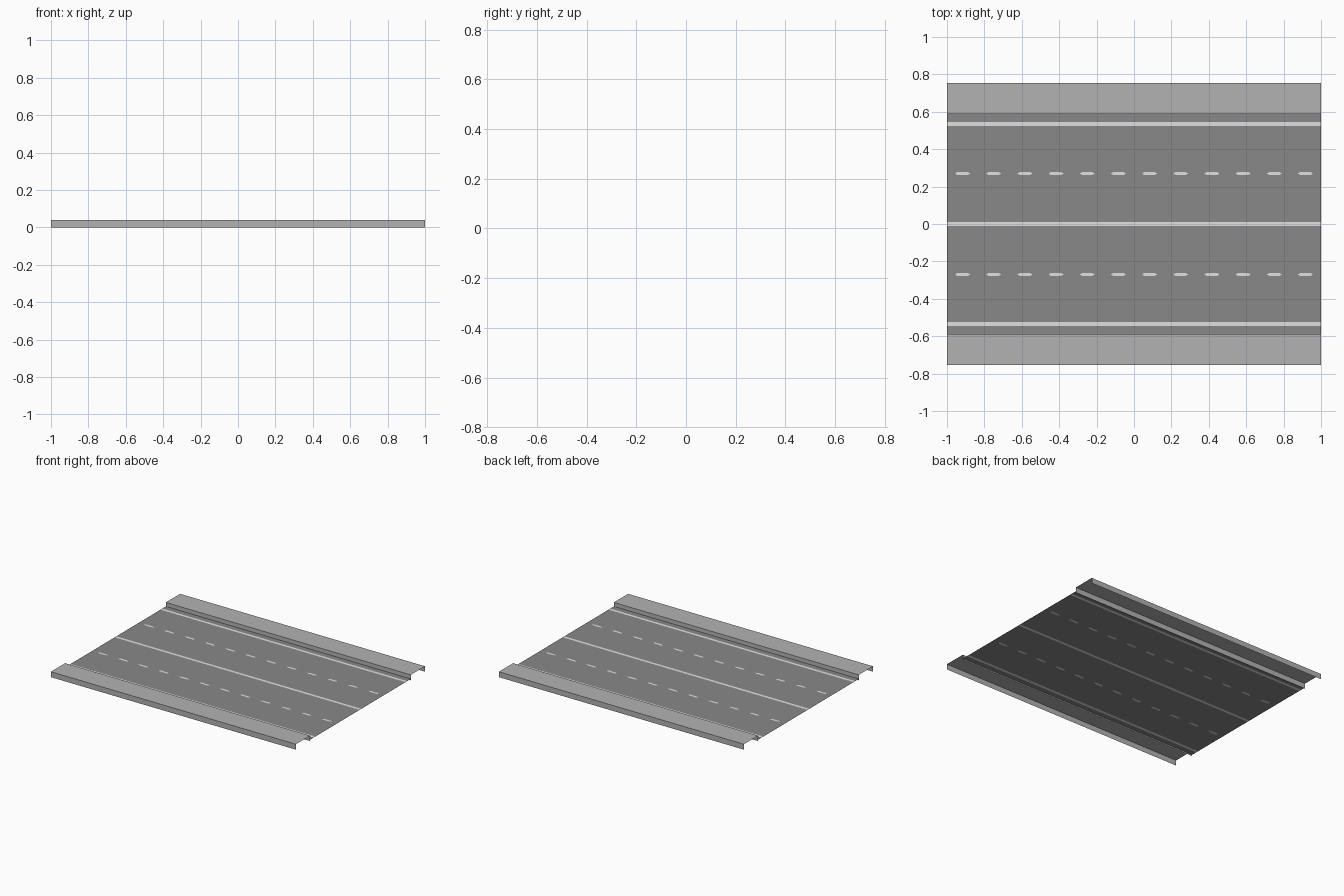
import bpy

if "Cube" in bpy.data.objects:
    bpy.data.objects.remove(bpy.data.objects["Cube"])

def mat(name, v):
    m = bpy.data.materials.new(name)
    m.diffuse_color = (v, v, v, 1)
    m.use_nodes = True
    m.node_tree.nodes["Principled BSDF"].inputs["Base Color"].default_value = m.diffuse_color
    return m

asphalt = mat("asphalt grey", 0.25)
paving = mat("paving grey", 0.45)
paint = mat("road paint", 0.75)

HALF, CURB, TOP, ROAD = 0.753, 0.587, 0.04, 0.01
LANE, DASHES = 0.27, 12

def make(name, polys, mats):
    """polys: list of (corner points, material index)"""
    verts, faces = [], []
    for pts, _ in polys:
        faces.append(range(len(verts), len(verts) + len(pts)))
        verts += pts
    me = bpy.data.meshes.new(name)
    me.from_pydata(verts, [], [list(f) for f in faces])
    for m in mats:
        me.materials.append(m)
    for p, (_, i) in zip(me.polygons, polys):
        p.material_index = i
    ob = bpy.data.objects.new(name, me)
    bpy.context.collection.objects.link(ob)
    return ob

def flat(points):
    return [(x, y, ROAD) for x, y in points]

def strip(y0, y1, index):
    return (flat([(-1, y0), (1, y0), (1, y1), (-1, y1)]), index)

# Road surface with painted lines cut into it
polys = []
cuts = [-CURB, -0.545, -0.525, -0.30, -0.24, -0.01, 0.01, 0.24, 0.30, 0.525, 0.545, CURB]
for a, b in zip(cuts, cuts[1:]):
    mid = (a + b) / 2
    if abs(abs(mid) - LANE) < 0.001:
        continue
    polys.append(strip(a, b, 1 if b - a < 0.03 else 0))

# Dashed lane markings, each set in its own cell of road
step, h, tip, flat_half = 2 / DASHES, 0.008, 0.041, 0.027
for c in (-LANE, LANE):
    for i in range(DASHES):
        x = -1 + step * (i + 0.5)
        l, r = x - step / 2, x + step / 2
        low = [(x - tip, c), (x - flat_half, c - h), (x + flat_half, c - h), (x + tip, c)]
        high = [(x + tip, c), (x + flat_half, c + h), (x - flat_half, c + h), (x - tip, c)]
        polys.append((flat(low + high[1:3]), 1))
        polys.append((flat([(l, c - 0.03), (r, c - 0.03), (r, c)] + low[::-1] + [(l, c)]), 0))
        polys.append((flat([(r, c + 0.03), (l, c + 0.03), (l, c)] + high[::-1] + [(r, c)]), 0))
make("road_surface", polys, [asphalt, paint])

# Raised pavements: open folded sheets with curb and outer wall
for name, s in (("front_pavement", -1), ("back_pavement", 1)):
    profile = [(s * CURB, 0), (s * CURB, TOP), (s * HALF, TOP), (s * HALF, 0)]
    if s < 0:
        profile.reverse()
    make(name, [([(-1, *p), (1, *p), (1, *q), (-1, *q)], 0)
                for p, q in zip(profile, profile[1:])], [paving])
